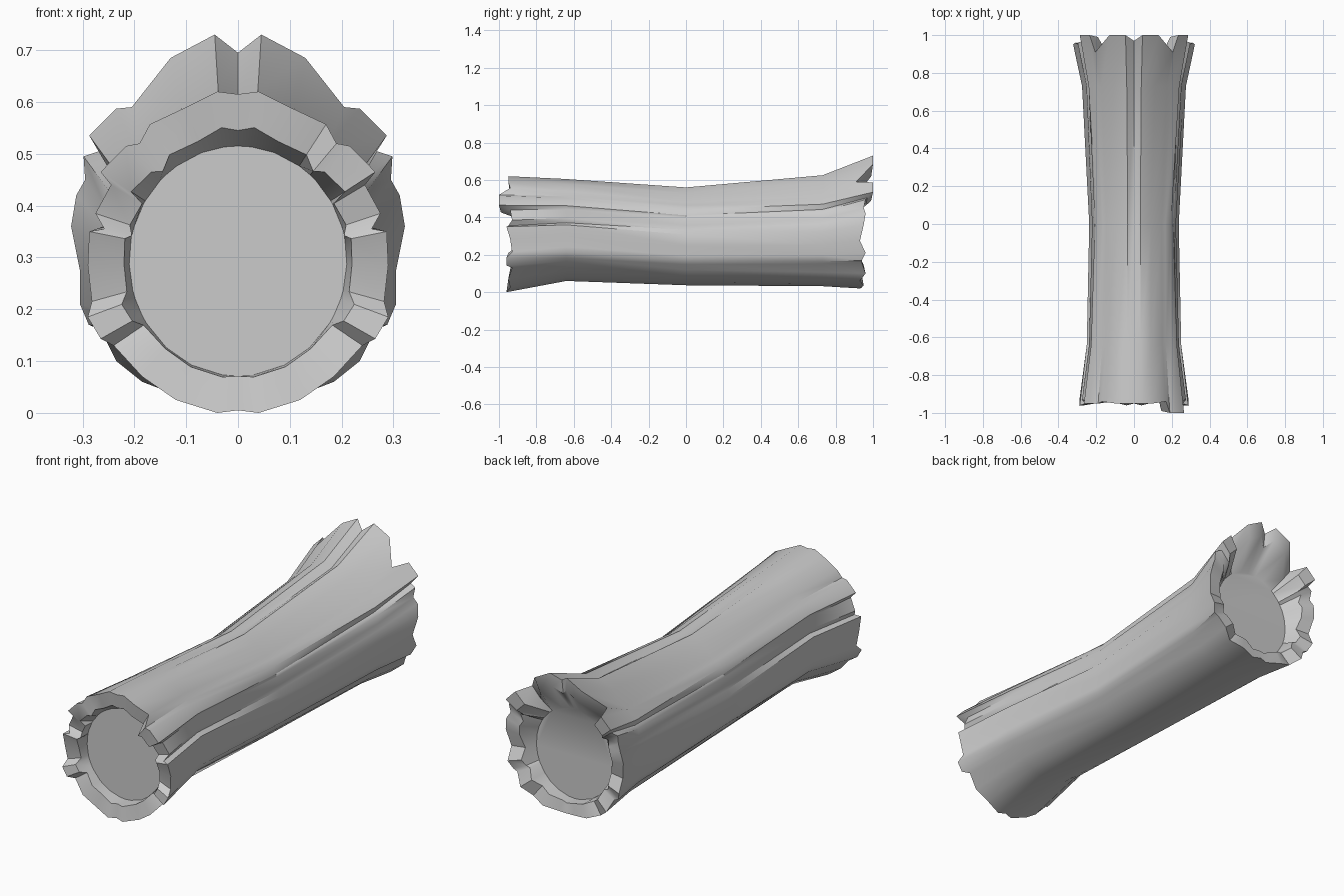
import bpy, bmesh, math

if "Cube" in bpy.data.objects:
    bpy.data.objects.remove(bpy.data.objects["Cube"])

# Half outline of the bark, top centre to bottom centre:
# front end x, z, y and back end x, z, y
RIM = [
    (0, .615, -.95, 0, .695, .97), (.04, .62, -.95, .045, .73, 1),
    (.10, .59, -.95, .13, .685, 1), (.17, .557, -.94, .205, .59, .91),
    (.19, .52, -.95, .235, .587, 1), (.216, .515, -.95, .287, .535, 1),
    (.265, .465, -.95, .268, .505, .97), (.245, .44, -.94, .298, .495, .96),
    (.275, .385, -.93, .295, .45, .95), (.258, .355, -.95, .312, .42, .96),
    (.287, .35, -.96, .322, .36, .95), (.29, .285, -.94, .305, .275, .93),
    (.282, .215, -.93, .305, .21, .96), (.29, .185, -.96, .288, .17, .94),
    (.265, .143, -.96, .265, .16, .94), (.24, .13, -.93, .235, .10, .96),
    (.185, .07, -.95, .185, .06, .93), (.12, .025, -.94, .12, .035, .95),
    (.04, 0, -.96, .04, .02, .93), (0, .005, -.95, 0, .025, .94)]
# Trunk stations: y, blend front to back, half width, bottom z, top z
STATIONS = [(-.64, .15, .25, .06, .605), (0, .5, .237, .037, .56),
            (.73, .85, .275, .032, .625)]
CZ, RX, RZ, BARK = .293, .21, .222, .07


def mirrored(half):
    return half + [(-x, y, z) for x, y, z in reversed(half[1:-1])]


def station(y, t, width, low, high):
    pts = [(a + (d - a) * t, b + (e - b) * t) for a, b, c, d, e, f in RIM]
    mx = max(p[0] for p in pts)
    z0, z1 = min(p[1] for p in pts), max(p[1] for p in pts)
    return mirrored([(x / mx * width, y, low + (z - z0) / (z1 - z0) * (high - low))
                     for x, z in pts])


def core_radius(dx, dz):
    a = math.atan2(dz, dx)
    return 1 / math.hypot(math.cos(a) / RX, math.sin(a) / RZ)


def inner(loop, dy):
    """Inner lip of the bark, one bark thickness in from the outside."""
    out = []
    for x, y, z in loop:
        r, rc = math.hypot(x, z - CZ), core_radius(x, z - CZ)
        f = max(rc, r - BARK) / r
        out.append((x * f, y + dy, CZ + (z - CZ) * f))
    return out


def core(loop, y):
    out = []
    for x, _, z in loop:
        f = core_radius(x, z - CZ) / math.hypot(x, z - CZ)
        out.append((x * f, y, CZ + (z - CZ) * f))
    return out


# Broken ends, with one longer splinter on the front right
front = mirrored([(a, c, b) for a, b, c, d, e, f in RIM])
for i in (4, 5, 6):
    front[i] = (front[i][0], -1.0, front[i][2])
back = mirrored([(d, f, e) for a, b, c, d, e, f in RIM])

loops = [core(front, -.88), inner(front, .01), front]
loops += [station(*s) for s in STATIONS]
loops += [back, inner(back, -.01), core(back, .87)]

# Skin the loops and close both ends with the flat wood core
bm = bmesh.new()
rings = [[bm.verts.new(p) for p in loop] for loop in loops]
for r0, r1 in zip(rings, rings[1:]):
    n = len(r0)
    for i in range(n):
        j = (i + 1) % n
        bm.faces.new((r0[i], r0[j], r1[j], r1[i]))
bm.faces.new(rings[0])
bm.faces.new(rings[-1])
bmesh.ops.recalc_face_normals(bm, faces=bm.faces)
mesh = bpy.data.meshes.new("hollow_log")
bm.to_mesh(mesh)
bm.free()
log = bpy.data.objects.new("hollow_log", mesh)
bpy.context.collection.objects.link(log)
bpy.context.view_layer.objects.active = log
log.select_set(True)
bpy.ops.object.shade_smooth_by_angle(angle=math.radians(40))
